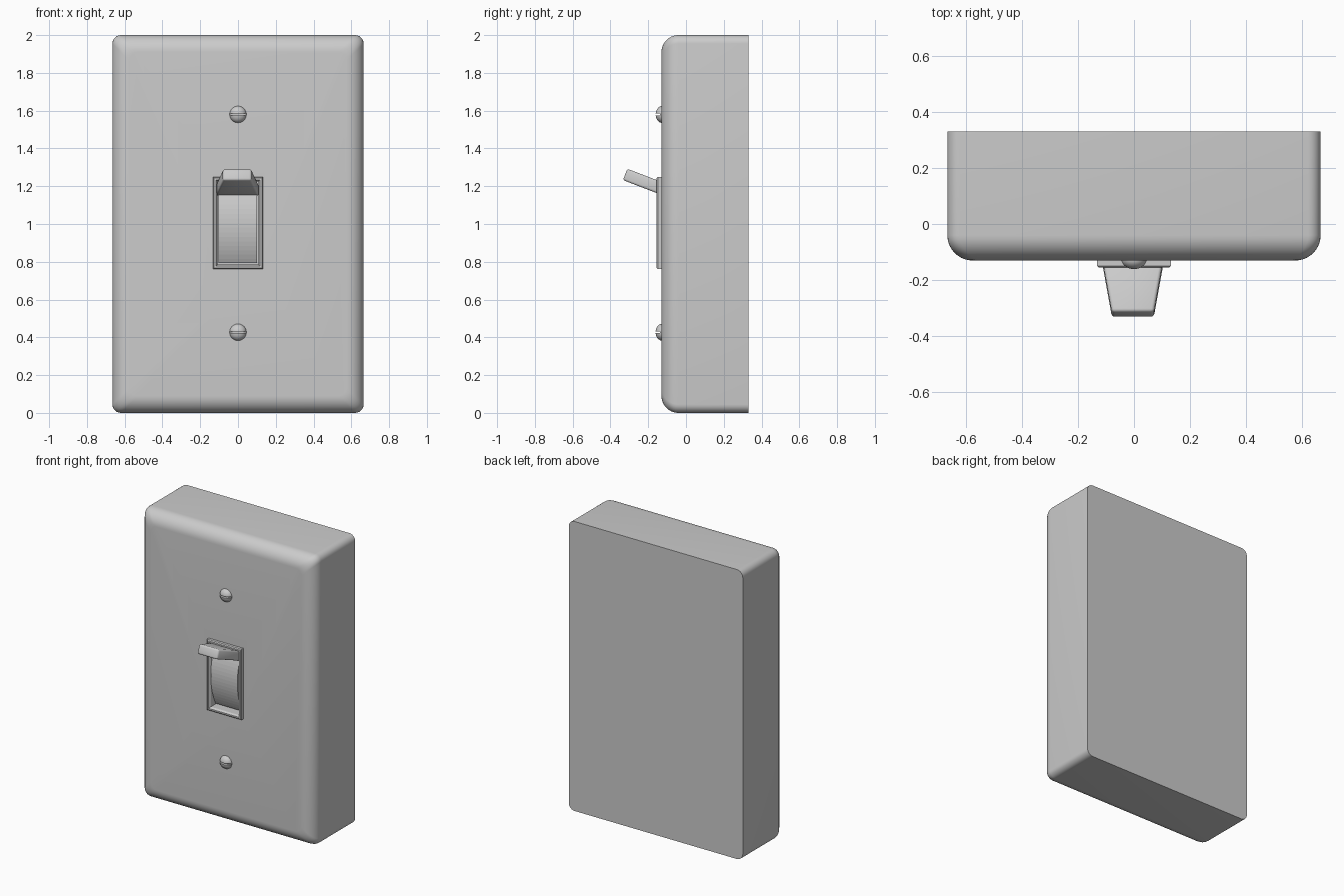
import bpy, bmesh, math
from mathutils import Vector

if "Cube" in bpy.data.objects:
    bpy.data.objects.remove(bpy.data.objects["Cube"])


def loft(name, rings, closed=False, smooth=True):
    """Skin a list of equal-length point rings, capping the ends or joining them."""
    bm = bmesh.new()
    vs = [[bm.verts.new(p) for p in r] for r in rings]
    n, m = len(vs[0]), len(vs)
    for i in range(m if closed else m - 1):
        a, b = vs[i], vs[(i + 1) % m]
        for j in range(n):
            k = (j + 1) % n
            bm.faces.new((a[j], a[k], b[k], b[j]))
    if not closed:
        bm.faces.new(vs[0])
        bm.faces.new(vs[-1])
    bmesh.ops.recalc_face_normals(bm, faces=bm.faces)
    me = bpy.data.meshes.new(name)
    bm.to_mesh(me)
    bm.free()
    ob = bpy.data.objects.new(name, me)
    bpy.context.collection.objects.link(ob)
    if smooth:
        shade(ob)
    return ob


def activate(ob):
    bpy.ops.object.select_all(action='DESELECT')
    ob.select_set(True)
    bpy.context.view_layer.objects.active = ob


def shade(ob):
    activate(ob)
    bpy.ops.object.shade_smooth_by_angle(angle=math.radians(30))


def rect(hx, hz, y, cz=1.0, r=0.0, seg=6):
    """Rectangle in the xz plane, with optional rounded corners."""
    pts = []
    for q, (sx, sz) in enumerate(((1, 1), (-1, 1), (-1, -1), (1, -1))):
        for i in range(seg + 1 if r else 1):
            a = math.pi / 2 * (q + i / seg)
            pts.append(Vector((sx * (hx - r) + r * math.cos(a), y,
                               cz + sz * (hz - r) + r * math.sin(a))))
    return pts


def cut(ob, hx, hz, y0, y1, cz):
    cutter = loft("cutter", [rect(hx, hz, y0, cz), rect(hx, hz, y1, cz)], smooth=False)
    cutter.hide_render = True
    mod = ob.modifiers.new("cut", 'BOOLEAN')
    mod.object = cutter
    mod.solver = 'EXACT'
    activate(ob)
    bpy.ops.object.modifier_apply(modifier=mod.name)
    bpy.data.objects.remove(cutter)
    shade(ob)


# Wall box: straight sides, flat back, rounded front edge
R, FRONT, BACK, MID = 0.09, -0.13, 0.33, 1.005
rings = [rect(0.665, 1.0, BACK, r=0.045)]
for i in range(11):
    a = math.pi / 2 * i / 10
    inset = R * (1 - math.cos(a))
    rings.append(rect(0.665 - inset, 1.0 - inset, FRONT + R - R * math.sin(a), r=0.045))
box = loft("wall_box", rings, smooth=False)
cut(box, 0.115, 0.228, -0.3, 0.03, MID)

# Raised frame lining the switch opening
loft("switch_frame", [rect(hx, hz, y, MID) for hx, hz, y in (
    (0.132, 0.244, -0.12), (0.132, 0.244, -0.149), (0.126, 0.238, -0.155),
    (0.116, 0.228, -0.155), (0.108, 0.22, -0.142), (0.108, 0.22, 0.035),
    (0.12, 0.232, 0.035), (0.12, 0.232, -0.12))], closed=True, smooth=False)

# Faceted curved drum that carries the lever
RAD = 0.45
arc = [math.asin(0.212 / RAD) * (-1 + 2 * i / 18) for i in range(19)]
profile = [(-0.15 + RAD * (1 - math.cos(a)), MID + RAD * math.sin(a)) for a in arc]
profile += [(0.04, profile[-1][1]), (0.04, profile[0][1])]
loft("switch_drum", [[(x, y, z) for y, z in profile] for x in (-0.103, 0.1)], smooth=False)

# Tapered lever, tilted up to the on position
tilt = math.radians(21)
out = Vector((0, -math.cos(tilt), math.sin(tilt)))
up = Vector((0, -math.sin(tilt), -math.cos(tilt))) * -1
root = Vector((-0.004, -0.10, 1.177))
rings = []
for d, hx in ((0, 0.115), (0.238, 0.075)):
    rings.append([root + out * d + Vector((sx * hx, 0, 0)) + up * sz * 0.032
                  for sx, sz in ((1, 1), (-1, 1), (-1, -1), (1, -1))])
lever = loft("switch_lever", rings, smooth=False)
bev = lever.modifiers.new("bevel", 'BEVEL')
bev.width, bev.segments = 0.011, 3
activate(lever)
bpy.ops.object.modifier_apply(modifier=bev.name)
shade(lever)

# Slotted dome-head screws
for label, z in (("upper", 1.58), ("lower", 0.427)):
    rings = [[(r * math.cos(t), y, z + r * math.sin(t))
              for t in (2 * math.pi * k / 32 for k in range(32))]
             for r, y in [(0.045, -0.11)] +
             [(0.045 * math.cos(a), -0.125 - 0.036 * math.sin(a))
              for a in (math.radians(84) * i / 7 for i in range(8))]]
    screw = loft(label + "_screw", rings, smooth=False)
    cut(screw, 0.1, 0.005, -0.3, -0.138, z)
